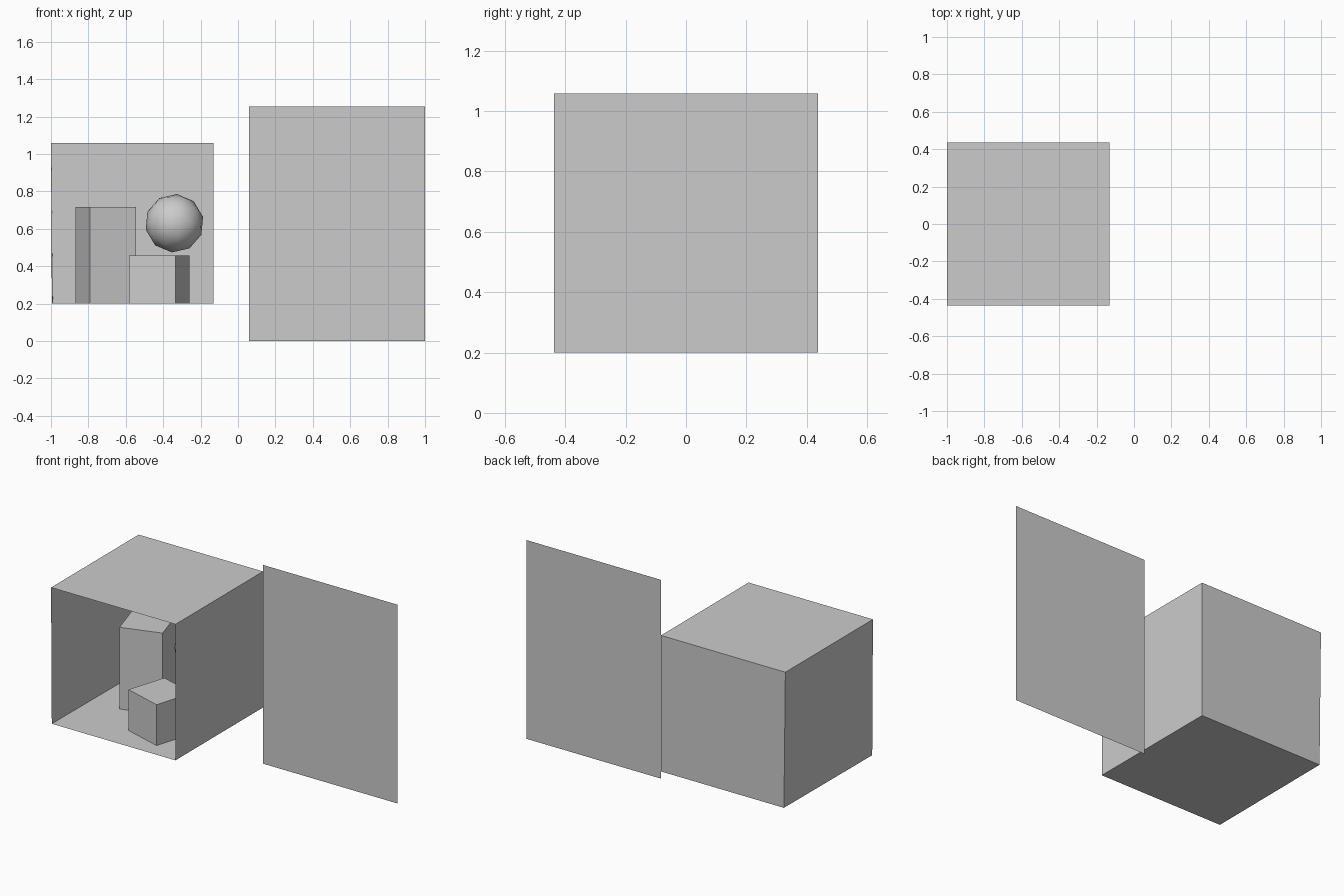
import bpy, bmesh
from math import radians
from mathutils import Matrix

cube = bpy.data.objects.get("Cube")
if cube:
    bpy.data.objects.remove(cube, do_unlink=True)

grey = bpy.data.materials.new("plain_grey")
grey.use_nodes = True
grey.diffuse_color = (0.6, 0.6, 0.6, 1)
grey.node_tree.nodes["Principled BSDF"].inputs["Base Color"].default_value = grey.diffuse_color


def finish(name, bm, smooth=False):
    mesh = bpy.data.meshes.new(name)
    for face in bm.faces:
        face.smooth = smooth
    bm.to_mesh(mesh)
    bm.free()
    mesh.materials.append(grey)
    obj = bpy.data.objects.new(name, mesh)
    bpy.context.collection.objects.link(obj)
    return obj


def sheet(name, corners):
    """One flat four-sided panel without thickness."""
    bm = bmesh.new()
    bm.faces.new([bm.verts.new(c) for c in corners])
    finish(name, bm)


def block(name, outline, bottom, top):
    """Open-bottomed block raised from a footprint on the floor."""
    bm = bmesh.new()
    low = [bm.verts.new((x, y, bottom)) for x, y in outline]
    high = [bm.verts.new((x, y, top)) for x, y in outline]
    for i in range(len(low)):
        j = (i + 1) % len(low)
        bm.faces.new((low[i], low[j], high[j], high[i]))
    bm.faces.new(high)
    bmesh.ops.recalc_face_normals(bm, faces=bm.faces)
    finish(name, bm)


# Room shell, open at the front
L, R, F, B, LOW, TOP = -1.0, -0.131, -0.437, 0.437, 0.2, 1.059
floor_l, back_l = L + 0.005, L + 0.01  # the right-hand wall leans slightly
sheet("floor", [(floor_l, F, LOW), (R, F, LOW), (R, B, LOW), (back_l, B, LOW)])
sheet("ceiling", [(L, F, TOP), (L, B, TOP), (R, B, TOP), (R, F, TOP)])
sheet("back_wall", [(back_l, B, LOW), (R, B, LOW), (R, B, TOP), (L, B, TOP)])
sheet("left_wall", [(R, B, LOW), (R, F, LOW), (R, F, TOP), (R, B, TOP)])
sheet("right_wall", [(floor_l, F, LOW), (back_l, B, LOW), (L, B, TOP), (L, F, TOP)])

# Turned blocks standing on the floor
block("tall_block", [(-0.792, -0.051), (-0.545, 0.026), (-0.622, 0.276), (-0.869, 0.198)], LOW, 0.716)
block("short_block", [(-0.334, -0.335), (-0.259, -0.085), (-0.506, -0.012), (-0.584, -0.259)], LOW, 0.458)

# Floating faceted ball with smooth shading
bm = bmesh.new()
bmesh.ops.create_icosphere(bm, subdivisions=2, radius=0.157)
turn = Matrix.Rotation(radians(5), 4, "Y") @ Matrix.Rotation(radians(85), 4, "X")
bmesh.ops.transform(bm, matrix=Matrix.Translation((-0.34, 0.12, 0.63)) @ turn, verts=bm.verts)
finish("ball", bm, smooth=True)

# Free-standing panel beside the room
sheet("side_panel", [(0.06, 0.165, 0), (1, 0.165, 0), (1, 0.165, 1.255), (0.06, 0.165, 1.255)])
